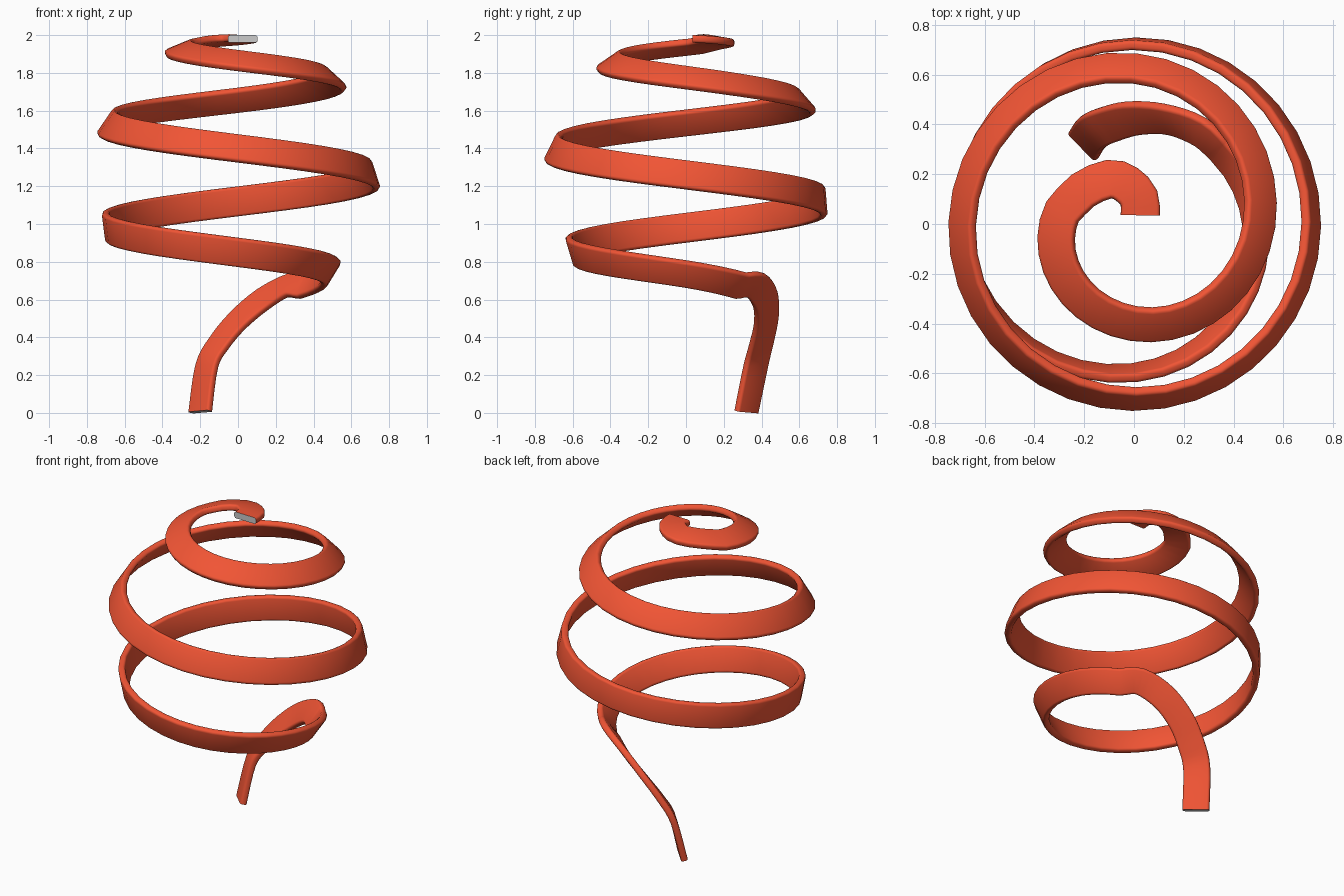
import bpy, bmesh, math
from mathutils import Vector

if "Cube" in bpy.data.objects:
    bpy.data.objects.remove(bpy.data.objects["Cube"])

WIDTH, THICK, ROUND = 0.157, 0.04, 0.014


def catmull(keys, i, t):
    """Smooth interpolation between keys[i] and keys[i + 1]."""
    n = len(keys) - 1
    a, b, c, d = (keys[min(max(j, 0), n)] for j in (i - 1, i, i + 1, i + 2))
    return [0.5 * (2 * q + (r - p) * t + (2 * p - 5 * q + 4 * r - s) * t * t
                   + (3 * q - p - 3 * r + s) * t ** 3)
            for p, q, r, s in zip(a, b, c, d)]


# Main spiral, one key per quarter turn from 90 degrees:
# radius, height, then ribbon width direction (radial, vertical)
QUARTERS = [
    (.17, 1.97, -.157, .03), (.305, 1.935, -.145, .06), (.40, 1.865, -.13, .09),
    (.503, 1.775, -.12, .11), (.625, 1.655, -.10, .115), (.69, 1.535, -.085, .125),
    (.703, 1.40, -.065, .135), (.712, 1.26, -.045, .14), (.724, 1.12, -.012, .15),
    (.692, .98, .02, .15), (.597, .85, .045, .145), (.488, .735, .08, .13),
    (.43, .61, .09, .12)]

# Inner curl at the top: position, width direction
CURL = [
    (.025, .035, 1.98, -.155, .025, .0), (.02, .105, 1.98, -.15, -.04, .01),
    (-.03, .16, 1.975, -.10, -.12, .02), (-.10, .18, 1.97, .0, -.155, .03),
    (-.205, .135, 1.96, .11, -.10, .04)]

# Tail dropping to the ground: position, width direction
TAIL = [
    (.265, .37, .675, .04, .09, .115), (.13, .42, .60, -.02, .10, .105),
    (.0, .425, .49, -.05, .11, .08), (-.10, .40, .37, -.07, .11, .05),
    (-.165, .37, .25, -.09, .11, .02), (-.20, .32, .006, -.10, .105, .0)]

spiral = []
for deg in range(170, 1121, 10):
    q = (deg - 90) / 90
    r, z, ur, uz = catmull(QUARTERS, int(q), q - int(q))
    c, s = math.cos(math.radians(deg)), math.sin(math.radians(deg))
    spiral.append((r * c, r * s, z, ur * c, ur * s, uz))


def refine(keys, steps):
    return [catmull(keys, i, k / steps) for i in range(len(keys) - 1) for k in range(steps)]


path = refine(CURL + spiral[:1], 2) + spiral[:-1] + refine([spiral[-1]] + TAIL, 4) + [TAIL[-1]]

# Rounded rectangular cross-section
profile = []
for k, (sx, sy) in enumerate([(1, 1), (-1, 1), (-1, -1), (1, -1)]):
    for j in range(4):
        a = math.radians(90 * k + 30 * j)
        profile.append((sx * (WIDTH / 2 - ROUND) + ROUND * math.cos(a),
                        sy * (THICK / 2 - ROUND) + ROUND * math.sin(a)))

# Sweep the cross-section along the path
bm = bmesh.new()
rings = []
for i, p in enumerate(path):
    pos = Vector(p[:3])
    tangent = (Vector(path[min(i + 1, len(path) - 1)][:3]) - Vector(path[max(i - 1, 0)][:3])).normalized()
    across = Vector(p[3:])
    across = (across - tangent * across.dot(tangent)).normalized()
    normal = tangent.cross(across)
    rings.append([bm.verts.new(pos + across * u + normal * v) for u, v in profile])
n = len(profile)
for a, b in zip(rings, rings[1:]):
    for j in range(n):
        bm.faces.new((a[j], a[(j + 1) % n], b[(j + 1) % n], b[j]))
for ring in (rings[0], rings[-1]):
    bm.faces.new(ring).material_index = 1
bmesh.ops.recalc_face_normals(bm, faces=bm.faces)

mesh = bpy.data.meshes.new("spiral_ribbon")
bm.to_mesh(mesh)
bm.free()
for name, col in (("red", (.88, .09, .035, 1)), ("end_grey", (.6, .6, .6, 1))):
    mat = bpy.data.materials.new(name)
    mat.diffuse_color = col
    mat.use_nodes = True
    mat.node_tree.nodes["Principled BSDF"].inputs["Base Color"].default_value = mat.diffuse_color
    mesh.materials.append(mat)
ribbon = bpy.data.objects.new("spiral_ribbon", mesh)
bpy.context.collection.objects.link(ribbon)
bpy.context.view_layer.objects.active = ribbon
ribbon.select_set(True)
bpy.ops.object.shade_smooth_by_angle(angle=math.radians(40))
